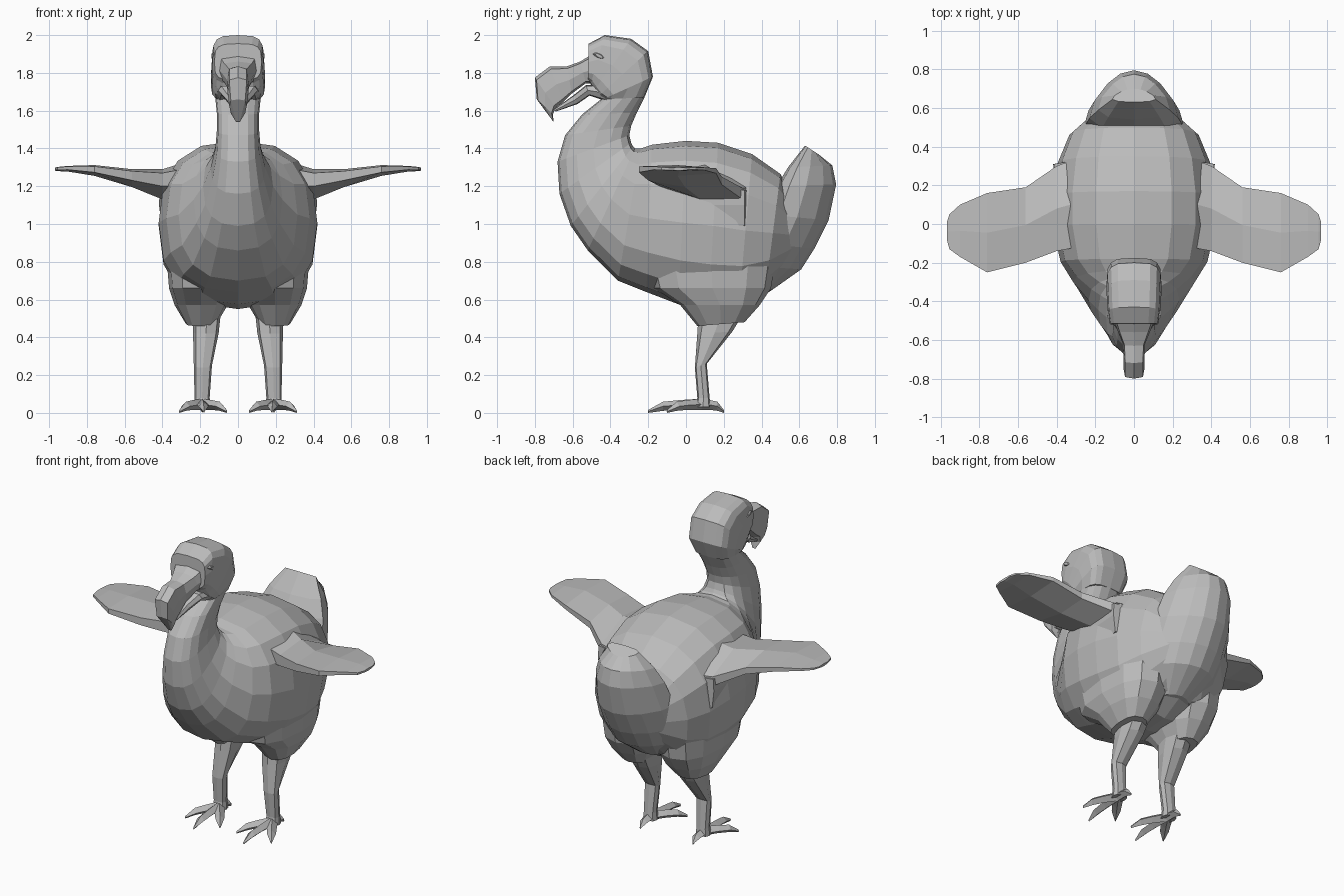
import bpy, bmesh, math
from mathutils import Vector

mat = bpy.data.materials.new("plain grey")
mat.diffuse_color = (0.5, 0.5, 0.5, 1)


def loft(name, rings):
    """Skin a list of equal-length point rings and cap both ends."""
    bm = bmesh.new()
    vs = [[bm.verts.new(p) for p in r] for r in rings]
    n = len(rings[0])
    for a, b in zip(vs, vs[1:]):
        for i in range(n):
            j = (i + 1) % n
            bm.faces.new((a[i], a[j], b[j], b[i]))
    bm.faces.new(vs[0][::-1])
    bm.faces.new(vs[-1])
    bmesh.ops.recalc_face_normals(bm, faces=bm.faces)
    me = bpy.data.meshes.new(name)
    bm.to_mesh(me)
    bm.free()
    me.materials.append(mat)
    ob = bpy.data.objects.new(name, me)
    bpy.context.collection.objects.link(ob)
    return ob


def spow(v, p):
    return math.copysign(abs(v) ** p, v)


def section(a, b, w, n=16, p=0.8, cx=0.0, wedge=0.0):
    """Rounded ring spanning side-profile points a and b, half-width w.
    wedge widens the a side and narrows the b side."""
    out = []
    for i in range(n):
        t = 2 * math.pi * i / n
        k = 0.5 + 0.5 * spow(math.cos(t), p)
        out.append((cx + w * spow(math.sin(t), p) * (1 + wedge * (2 * k - 1)),
                    b[0] + (a[0] - b[0]) * k, b[1] + (a[1] - b[1]) * k))
    return out


def profile_loft(name, rows, **kw):
    return loft(name, [section(a, b, w, **kw) for a, b, w in rows])


# Body and neck: back point, belly point, half-width
profile_loft("body", [
    ((0.60, 1.08), (0.56, 0.80), 0.20),
    ((0.50, 1.265), (0.42, 0.64), 0.335),
    ((0.35, 1.37), (0.28, 0.56), 0.395),
    ((0.17, 1.43), (0.12, 0.55), 0.42),
    ((0.0, 1.44), (-0.04, 0.575), 0.42),
    ((-0.18, 1.42), (-0.21, 0.64), 0.38),
    ((-0.24, 1.40), (-0.36, 0.70), 0.315),
    ((-0.27, 1.40), (-0.52, 0.86), 0.235),
    ((-0.28, 1.41), (-0.61, 0.99), 0.185),
    ((-0.29, 1.43), (-0.67, 1.16), 0.145),
    ((-0.30, 1.47), (-0.68, 1.33), 0.12),
    ((-0.29, 1.52), (-0.64, 1.47), 0.112),
    ((-0.26, 1.59), (-0.55, 1.58), 0.112),
    ((-0.22, 1.67), (-0.45, 1.66), 0.12),
])

# Head
profile_loft("head", [
    ((-0.22, 1.67), (-0.45, 1.66), 0.12),
    ((-0.175, 1.78), (-0.44, 1.66), 0.142),
    ((-0.20, 1.915), (-0.47, 1.67), 0.143),
    ((-0.29, 1.98), (-0.49, 1.70), 0.14),
    ((-0.43, 2.0), (-0.505, 1.74), 0.135),
    ((-0.515, 1.955), (-0.52, 1.76), 0.125),
], p=0.55)

# Hooked upper bill and lower bill
profile_loft("upper_bill", [
    ((-0.48, 1.91), (-0.44, 1.745), 0.12),
    ((-0.56, 1.86), (-0.53, 1.745), 0.088),
    ((-0.63, 1.835), (-0.605, 1.69), 0.058),
    ((-0.72, 1.835), (-0.65, 1.645), 0.055),
    ((-0.80, 1.775), (-0.69, 1.615), 0.055),
    ((-0.79, 1.66), (-0.705, 1.58), 0.045),
    ((-0.705, 1.545), (-0.70, 1.54), 0.012),
], n=8, p=0.5)
profile_loft("lower_bill", [
    ((-0.42, 1.735), (-0.42, 1.65), 0.115),
    ((-0.53, 1.735), (-0.51, 1.68), 0.105),
    ((-0.595, 1.682), (-0.575, 1.635), 0.06),
    ((-0.70, 1.607), (-0.69, 1.595), 0.03),
], n=8, p=0.5)

# Upturned tail: front point, rear point, half-width
profile_loft("tail", [
    ((0.30, 0.62), (0.44, 0.64), 0.12),
    ((0.32, 0.78), (0.61, 0.76), 0.22),
    ((0.36, 0.90), (0.68, 0.87), 0.24),
    ((0.42, 1.05), (0.755, 1.02), 0.235),
    ((0.48, 1.20), (0.795, 1.21), 0.205),
    ((0.54, 1.30), (0.775, 1.31), 0.165),
    ((0.63, 1.415), (0.70, 1.37), 0.10),
], n=12, p=0.8, wedge=0.45)


def toe(name, pts):
    """Four-sided tapering toe along (x, y, z, half-width, half-height)."""
    d = (Vector(pts[-1][:2]) - Vector(pts[0][:2])).normalized()
    s = Vector((-d.y, d.x, 0))
    up = Vector((0, 0, 1))
    loft(name, [[Vector(q[:3]) + s * q[3], Vector(q[:3]) + up * q[4],
                 Vector(q[:3]) - s * q[3], Vector(q[:3]) - up * q[4]] for q in pts])


for side, sx in (("right", 1), ("left", -1)):
    # Thigh blending into the belly
    profile_loft(side + "_thigh", [
        ((-0.16, 0.95), (0.42, 0.95), 0.15),
        ((-0.20, 0.78), (0.47, 0.78), 0.18),
        ((-0.17, 0.66), (0.45, 0.66), 0.17),
        ((-0.03, 0.57), (0.39, 0.57), 0.14),
        ((0.06, 0.46), (0.31, 0.48), 0.08),
    ], n=12, cx=sx * 0.195)

    # Shank: front z, rear z, x centre, half-width, front and rear y
    loft(side + "_shank", [section((f, z), (r, z2), w, 8, 0.7, sx * x)
                           for z, z2, x, w, f, r in (
        (0.50, 0.52, 0.165, 0.072, 0.065, 0.30),
        (0.42, 0.43, 0.17, 0.068, 0.06, 0.245),
        (0.24, 0.26, 0.186, 0.048, 0.047, 0.11),
        (0.08, 0.08, 0.19, 0.04, 0.06, 0.125),
        (0.03, 0.03, 0.19, 0.045, 0.05, 0.13))])

    # Toes: three forward, one back
    for label, tx, ty in (("inner", 0.06, -0.10), ("middle", 0.18, -0.20),
                          ("outer", 0.31, -0.10), ("hind", 0.19, 0.20)):
        ax, ay = 0.19, 0.08
        at = lambda k: (sx * (ax + (tx - ax) * k), ay + (ty - ay) * k)
        toe(f"{side}_{label}_toe", [
            (*at(0), 0.045, 0.035, 0.03), (*at(0.4), 0.042, 0.03, 0.026),
            (*at(0.72), 0.035, 0.026, 0.024), (*at(1), 0.008, 0.004, 0.008)])

    # Wing: x, leading (y, z), trailing (y, z), thickness, crown height
    rings = []
    for x, ly, lz, ty, tz, h, c in (
            (0.24, -0.11, 1.30, 0.36, 1.20, 0.14, 0.09),
            (0.40, -0.14, 1.27, 0.30, 1.19, 0.10, 0.06),
            (0.56, -0.20, 1.28, 0.19, 1.25, 0.07, 0.025),
            (0.76, -0.25, 1.305, 0.16, 1.295, 0.045, 0.012),
            (0.90, -0.17, 1.305, 0.10, 1.30, 0.025, 0.005),
            (0.955, -0.13, 1.30, 0.05, 1.30, 0.02, 0.002),
            (0.968, -0.08, 1.297, 0.01, 1.297, 0.015, 0.002)):
        my, mz = (ly + ty) / 2, (lz + tz) / 2
        rings.append([(sx * x, ly, lz), (sx * x, my, mz + c), (sx * x, ty, tz),
                      (sx * x, ty, tz - h * 0.6), (sx * x, my, mz - h),
                      (sx * x, ly, lz - h * 0.7)])
    loft(side + "_wing", rings)

    # Flank fold running down behind the wing root
    loft(side + "_wing_fold", [[(sx * 0.3, 0.33, z), (sx * x, 0.31, z),
                                (sx * (x - 0.015), y, z), (sx * 0.3, y, z)]
                               for z, x, y in ((1.18, 0.415, -0.05),
                                               (1.10, 0.418, 0.10),
                                               (0.99, 0.405, 0.25))])

    # Narrow eye
    loft(side + "_eye", [[(sx * x, -0.46 + 0.035 * s * math.cos(a),
                           1.89 + 0.016 * s * math.sin(a) - 0.01 * math.cos(a))
                          for a in [k * math.pi / 3 for k in range(6)]]
                         for x, s in ((0.125, 1), (0.139, 0.6))])
